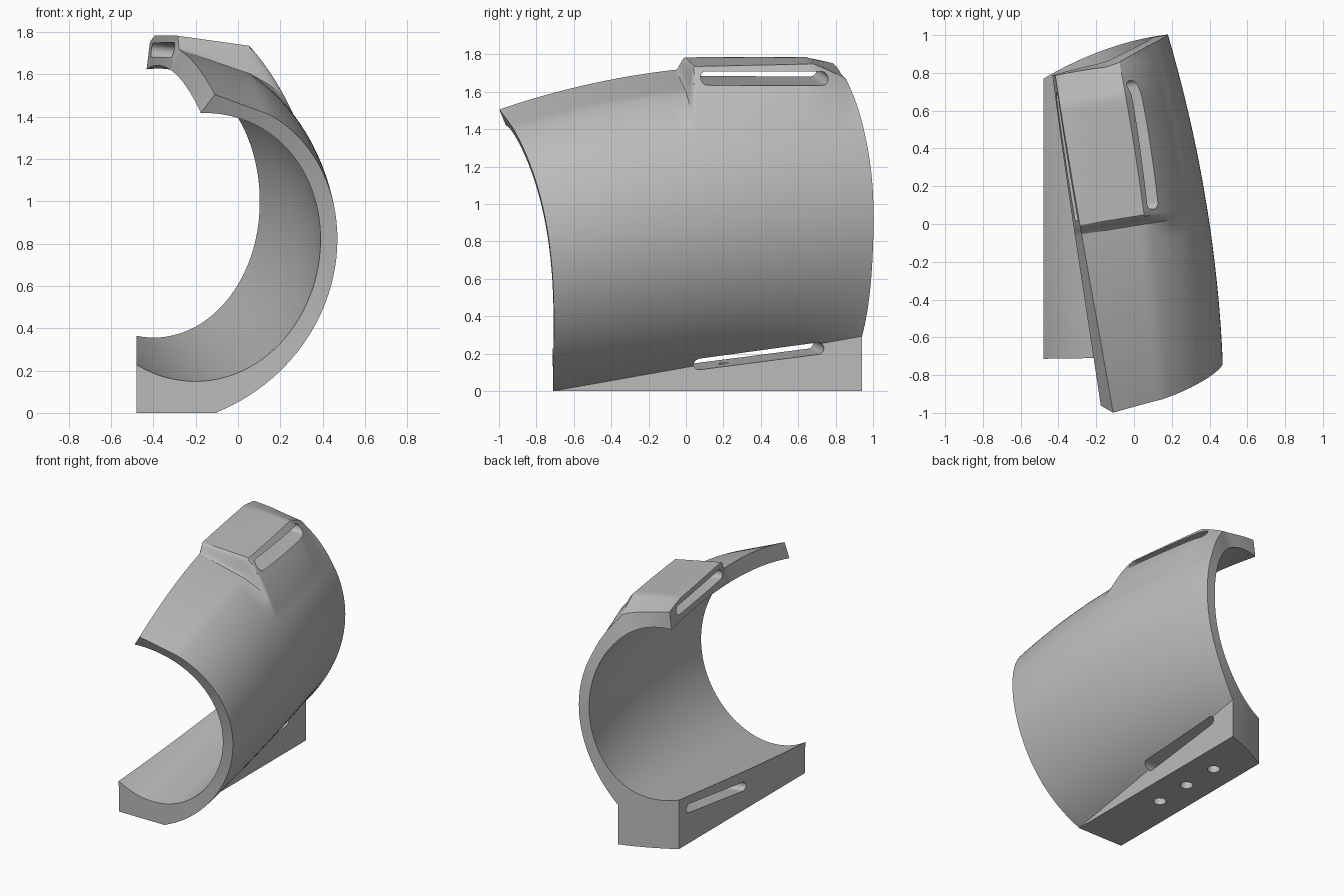
import bpy, bmesh
from math import sin, cos, acos, radians, pi
from mathutils import Vector

cube = bpy.data.objects.get("Cube")
if cube:
    bpy.data.objects.remove(cube)

grey = bpy.data.materials.new("plain grey")
grey.use_nodes = True
grey.diffuse_color = (0.5, 0.5, 0.5, 1)
grey.node_tree.nodes["Principled BSDF"].inputs["Base Color"].default_value = (0.5, 0.5, 0.5, 1)

BLOCK_LEFT, BLOCK_RIGHT = -0.48, -0.1   # sides of the mounting block
WALL = 0.08
CREASE = radians(60)                    # where the outer arc meets the flat top
SLANT = 0.16                            # skew of the pad across the width


def lerp(a, b, t):
    return a + (b - a) * t


def clamp(v):
    return min(1, max(0, v))


def bore(y):
    """Centre and half sizes of the gently bent, tilted bore at y."""
    top = 1.625 + 0.1 * y - 0.12 * y * y
    low = 0.245 + 0.135 * y
    right = 0.32 - 0.148 * y - 0.072 * y * y
    cx = -0.28 - 0.11 * y
    return cx, (top + low) / 2, right - cx, (top - low) / 2


def inner(a, y):
    cx, cz, rx, rz = bore(y)
    return cx + rx * cos(a), cz + rz * sin(a)


def outer_arc(a, y):
    cx, cz, rx, rz = bore(y)
    return cx + (rx + WALL) * cos(a), cz + (rz + WALL) * sin(a)


def start_angle(y):
    cx, cz, rx, rz = bore(y)
    return -acos((BLOCK_LEFT - cx) / rx)


def low_angle(y):
    cx, cz, rx, rz = bore(y)
    return -acos((BLOCK_RIGHT - cx) / (rx + WALL))


def end_angle(y):
    return radians(90 + 4 * (y + 1))


def block_top(y):
    return max(0.003, 0.126 + 0.177 * y)


def pad_rise(p, y):
    """How far the strap pad lifts a point: quick rise, flat run, sloping back."""
    x, z = p
    v = y - SLANT * x
    t = clamp((v + 0.01) / 0.05)
    weight = t * t * (3 - 2 * t) * max(0.35, min(1, 1 - (v - 0.69) * 3.3))
    return weight * max(0, 1.785 - 0.14 * max(0, x + 0.3) - z)


# Section stations: functions of y giving outer and inner points
stations = []


def station(out, inn):
    stations.append((out, inn))


# Underside and right wall of the block
for i in range(10):
    station(lambda y, t=i / 10: (lerp(BLOCK_LEFT, BLOCK_RIGHT, t), 0),
            lambda y, t=i / 10: inner(lerp(start_angle(y), low_angle(y), t * 0.8), y))
for i in range(3):
    station(lambda y, t=i / 3: (BLOCK_RIGHT, t * block_top(y)),
            lambda y, t=i / 3: inner(lerp(start_angle(y), low_angle(y), 0.8 + t * 0.2), y))
# Lower arc, thickening down to the block
for i in range(24):
    def low_side(y, t=1 - i / 24):
        x, z = outer_arc(t * low_angle(y), y)
        drop = outer_arc(low_angle(y), y)[1] - block_top(y)
        return x, z - drop * t ** 3
    station(low_side, lambda y, t=1 - i / 24: inner(t * low_angle(y), y))
# Upper arc, sloping up to the pad edge
for i in range(25):
    def high_side(y, a=CREASE * i / 24):
        x, z = outer_arc(a, y)
        share = max(0, (a - radians(33)) / (CREASE - radians(33)))
        return x, z + share * pad_rise(outer_arc(CREASE, y), y)
    station(high_side, lambda y, a=CREASE * i / 24: inner(a, y))
# Flat top with the pad
for i in range(1, 9):
    def flat_top(y, t=i / 8):
        x0, z0 = outer_arc(CREASE, y)
        x1, z1 = inner(end_angle(y), y)
        x = lerp(x0, x1 + 0.035 - 0.025 * y, t)
        z = lerp(z0, z1 + 0.1, t)
        return x, z + pad_rise((x, z), y)
    station(flat_top, lambda y, t=i / 8: inner(lerp(CREASE, end_angle(y), t), y))


def front_y(x, z):
    t = max(0, (z - 0.1) / 1.41)
    return -0.71 - 0.29 * t ** 2.5 + 0.1 * (x + 0.1) * t


def back_y(x, z):
    top_cut = 0.1 * max(0, (z - 0.9) / 0.8) ** 2 * clamp((x + 0.47) * 3)
    return 0.97 + 0.25 * x - 0.35 * x * x - top_cut


def solve(section, target, y):
    for _ in range(14):
        y = target(*section(y))
    return y


# Shell: sweep the section from the curved front end to the curved back end,
# with rows lined up with the pad edges
bm = bmesh.new()


def strand(section):
    knots = [solve(section, front_y, -0.8)]
    knots += [solve(section, lambda x, z, k=k: k + SLANT * x, k) for k in (-0.01, 0.04, 0.69)]
    knots.append(solve(section, back_y, 0.9))
    ys = [lerp(a, b, r / n) for a, b, n in zip(knots, knots[1:], (20, 6, 18, 10)) for r in range(n)]
    verts = []
    for y in ys + knots[-1:]:
        x, z = section(y)
        verts.append(bm.verts.new((x, y, z)))
    return verts


outs = [strand(o) for o, _ in stations]
inns = [strand(n) for _, n in stations]
loop = outs + inns[::-1]
for a, b in zip(loop, loop[1:] + loop[:1]):
    for r in range(len(a) - 1):
        bm.faces.new((a[r], b[r], b[r + 1], a[r + 1]))
for i in range(len(outs) - 1):
    for r in (0, -1):
        bm.faces.new((outs[i][r], outs[i + 1][r], inns[i + 1][r], inns[i][r]))
bmesh.ops.recalc_face_normals(bm, faces=bm.faces)


def make_object(name, mesh_bm):
    me = bpy.data.meshes.new(name)
    mesh_bm.to_mesh(me)
    mesh_bm.free()
    me.materials.append(grey)
    ob = bpy.data.objects.new(name, me)
    bpy.context.collection.objects.link(ob)
    return ob


shell = make_object("cuff_shell", bm)


def prism(name, ring, through):
    """Closed prism from a ring of points pushed along a vector."""
    pb = bmesh.new()
    face = pb.faces.new([pb.verts.new(p) for p in ring])
    new = bmesh.ops.extrude_face_region(pb, geom=[face])["geom"]
    bmesh.ops.translate(pb, vec=through, verts=[v for v in new if isinstance(v, bmesh.types.BMVert)])
    bmesh.ops.recalc_face_normals(pb, faces=pb.faces)
    return make_object(name, pb)


def slot(name, a, b, radius, through):
    """Round-ended slot between a and b, cut along a direction."""
    a, b, through = Vector(a), Vector(b), Vector(through)
    along = (b - a).normalized()
    up = through.cross(along).normalized()
    ring = []
    for centre, turn in ((b, -pi / 2), (a, pi / 2)):
        for i in range(13):
            t = turn + pi * i / 12
            ring.append(centre + radius * (cos(t) * along + sin(t) * up))
    return prism(name, [p - through / 2 for p in ring], through)


cutters = [
    slot("upper_strap_slot", (-0.1, 0.08, 1.694), (-0.21, 0.695, 1.694), 0.034, (1.1, 0.176, -0.121)),
    slot("lower_strap_slot", (-0.1, 0.07, 0.146), (-0.1, 0.705, 0.228), 0.032, (1, 0.15, -0.08)),
]
# Row of three blind screw holes under the block
for y in (-0.07, 0.22, 0.51):
    ring = [(-0.29 + 0.044 * cos(pi * i / 12), y + 0.044 * sin(pi * i / 12), -0.05) for i in range(24)]
    cutters.append(prism("screw_hole", ring, Vector((0, 0, 0.2))))

bpy.context.view_layer.objects.active = shell
shell.select_set(True)
for cutter in cutters:
    mod = shell.modifiers.new(cutter.name, 'BOOLEAN')
    mod.operation, mod.solver, mod.object = 'DIFFERENCE', 'EXACT', cutter
    bpy.ops.object.modifier_apply(modifier=mod.name)
    bpy.data.objects.remove(cutter)
bpy.ops.object.shade_smooth_by_angle(angle=radians(28))
